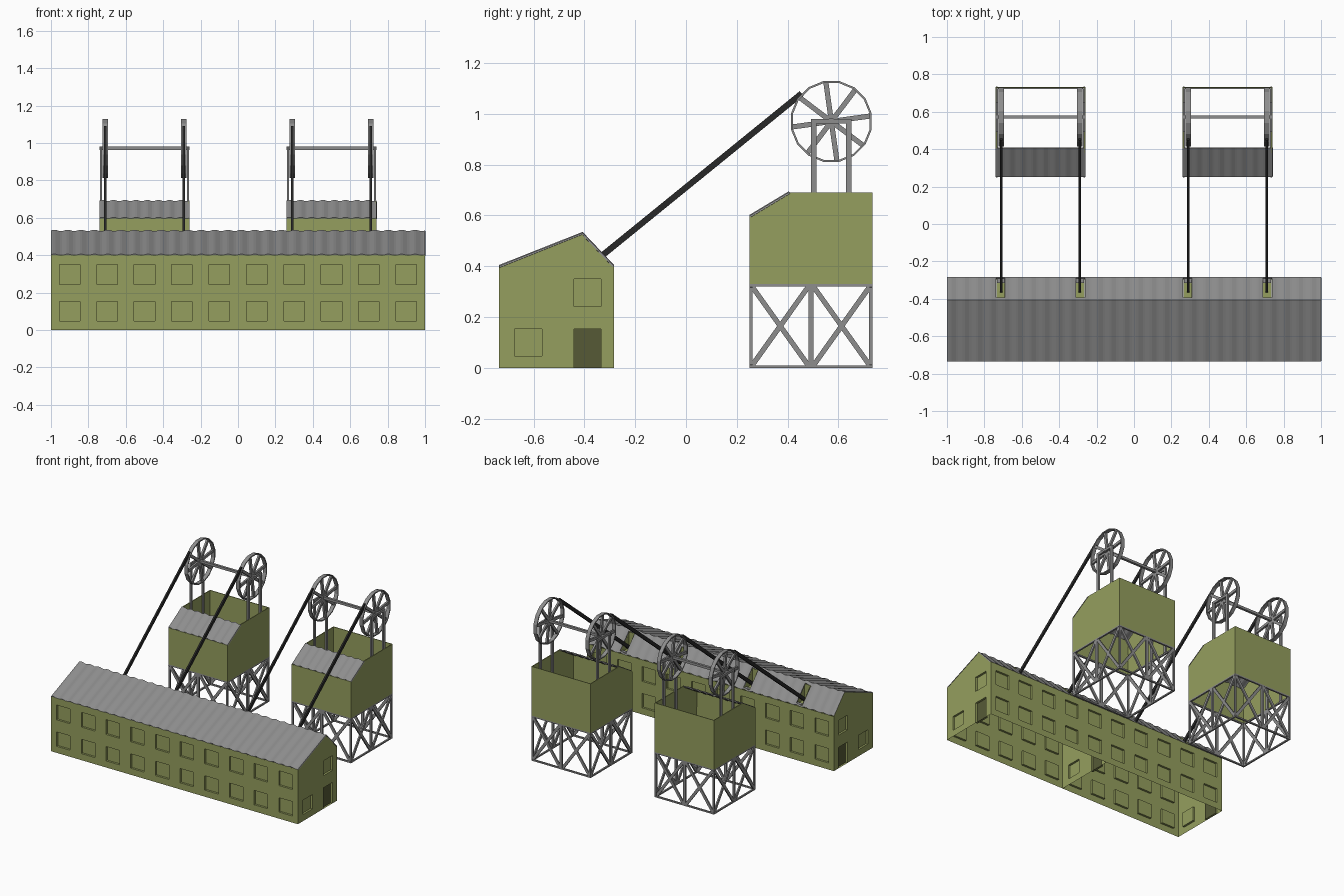
import bpy, bmesh, math
from mathutils import Vector as V

if "Cube" in bpy.data.objects:
    bpy.data.objects.remove(bpy.data.objects["Cube"])


def mat(name, rgb):
    m = bpy.data.materials.new(name)
    m.diffuse_color = (*rgb, 1)
    m.use_nodes = True
    m.node_tree.nodes["Principled BSDF"].inputs["Base Color"].default_value = m.diffuse_color
    return m


OLIVE = mat("olive_wall", (0.30, 0.345, 0.112))
DARK = mat("dark_olive_door", (0.093, 0.102, 0.037))
GREY = mat("grey_metal", (0.27, 0.27, 0.27))
ROPE = mat("black_rope", (0.022, 0.022, 0.022))


def finish(bm, name, mats, solid=0):
    me = bpy.data.meshes.new(name)
    bm.to_mesh(me)
    bm.free()
    ob = bpy.data.objects.new(name, me)
    bpy.context.collection.objects.link(ob)
    for m in mats:
        me.materials.append(m)
    if solid:
        s = ob.modifiers.new("thickness", "SOLIDIFY")
        s.thickness = solid
        s.offset = -1
    return ob


def face(bm, pts, mi=0):
    f = bm.faces.new([bm.verts.new(p) for p in pts])
    f.material_index = mi


def bar(bm, p, q, w, t, n):
    """Box from p to q: w wide in plane, t thick along normal n."""
    p, q, n = V(p), V(q), V(n)
    s = (q - p).normalized().cross(n) * w / 2
    n = n * t / 2
    a, b = [[bm.verts.new(c + i * s + j * n) for i, j in ((1, 1), (-1, 1), (-1, -1), (1, -1))]
            for c in (p, q)]
    bm.faces.new(a[::-1])
    bm.faces.new(b)
    for i in range(4):
        k = (i + 1) % 4
        bm.faces.new((a[i], a[k], b[k], b[i]))
    bmesh.ops.recalc_face_normals(bm, faces=bm.faces[:])


def panel(bm, place, us, zs, holes, depth=0.015):
    """Wall of cells; cells in holes {(i,j): material} are recessed with reveals."""
    for i in range(len(us) - 1):
        for j in range(len(zs) - 1):
            c = [(us[i], zs[j]), (us[i + 1], zs[j]), (us[i + 1], zs[j + 1]), (us[i], zs[j + 1])]
            if (i, j) not in holes:
                face(bm, [place(u, z, 0) for u, z in c])
                continue
            face(bm, [place(u, z, depth) for u, z in c], holes[i, j])
            for k, nb in enumerate(((i, j - 1), (i + 1, j), (i, j + 1), (i - 1, j))):
                if nb in holes:
                    continue
                a, b = c[k], c[(k + 1) % 4]
                face(bm, [place(*a, 0), place(*b, 0), place(*b, depth), place(*a, depth)])


def corrugated(name, x0, x1, waves, prof, skip=lambda x, y: False):
    """Wavy sheet following a (y, z) profile."""
    bm = bmesh.new()
    n = waves * 6
    rows = []
    for i in range(n + 1):
        x = x0 + (x1 - x0) * i / n
        dz = 0.002 + 0.004 * math.sin(2 * math.pi * i / 6)
        rows.append([bm.verts.new((x, y, z + dz)) for y, z in prof])
    for a, b in zip(rows, rows[1:]):
        for k in range(len(prof) - 1):
            mid = (a[k].co + b[k + 1].co) / 2
            if not skip(mid.x, mid.y):
                bm.faces.new((a[k], b[k], b[k + 1], a[k + 1]))
    return finish(bm, name, [GREY], 0.007)


# ---- long building: front, back, ends and dividing wall
YF, YB, YR = -0.735, -0.283, -0.407
EAVE, RIDGE = 0.40, 0.53
ROPES = [-0.71, -0.29, 0.29, 0.71]

us = [-1]
for i in range(10):
    c = -0.9 + 0.2 * i
    us += [c - 0.055, c + 0.055]
us.append(1)
zs = [0, 0.048, 0.153, 0.242, 0.35, EAVE]
wins = {(2 * i + 1, j): 0 for i in range(10) for j in (1, 3)}
bm = bmesh.new()
panel(bm, lambda u, z, d: (u, YF + d, z), us, zs, wins)
panel(bm, lambda u, z, d: (-u, YB - d, z), us, zs, wins)
finish(bm, "long_walls", [OLIVE])

ends = [YF, -0.675, -0.567, -0.44, -0.335, YB]
holes = {(1, 1): 0, (3, 3): 0, (3, 0): 1, (3, 1): 1}
for name, x, s in (("right_end_wall", 1, 1), ("left_end_wall", -1, -1), ("dividing_wall", 0, 1)):
    bm = bmesh.new()
    panel(bm, lambda u, z, d: (x - s * d, u, z), ends, zs, holes)
    face(bm, [(x, YF, EAVE), (x, YB, EAVE), (x, YR, RIDGE)])
    if s < 0:
        bmesh.ops.reverse_faces(bm, faces=bm.faces[:])
    finish(bm, name, [OLIVE, DARK])


# ---- building roof with rope slots
def back_z(y):
    return RIDGE + (y - YR) / (YB - YR) * (EAVE - RIDGE)


corrugated("building_roof", -1, 1, 28,
           [(YF, EAVE), (YR, RIDGE), (-0.392, back_z(-0.392)), (-0.29, back_z(-0.29)), (YB, EAVE)],
           lambda x, y: -0.392 < y < -0.29 and min(abs(x - r) for r in ROPES) < 0.024)
for r in ROPES:
    bm = bmesh.new()
    w, a, b, f = 0.025, -0.392, -0.29, 0.40
    face(bm, [(r - w, a, f), (r + w, a, f), (r + w, b, f), (r - w, b, f)])
    face(bm, [(r - w, a, f), (r - w, a, back_z(a)), (r + w, a, back_z(a)), (r + w, a, f)])
    for x in (r - w, r + w):
        face(bm, [(x, a, f), (x, b, f), (x, b, back_z(b)), (x, a, back_z(a))])
    finish(bm, "rope_slot", [OLIVE])
    bm = bmesh.new()
    bar(bm, (r - 0.022, -0.303, 0.406), (r + 0.022, -0.303, 0.406), 0.024, 0.01, (0, 0, 1))
    finish(bm, "slot_sill", [GREY])

# ---- two winding towers
H, TF, TB, TM = 0.24, 0.25, 0.733, 0.405     # half width, front, back, roof break
BASE, TOP, LOW = 0.33, 0.69, 0.597
WY, WZ, R = 0.572, 0.97, 0.162               # wheel centre and radius
for cx in (-0.5, 0.5):
    l, r = cx - H, cx + H
    # hopper walls, open top and bottom
    bm = bmesh.new()
    lo = [bm.verts.new((x, y, BASE)) for x, y in ((l, TF), (r, TF), (r, TM), (r, TB), (l, TB), (l, TM))]
    hi = [bm.verts.new((v.co.x, v.co.y, LOW if v.co.y == lo[0].co.y else TOP)) for v in lo]
    for i in range(6):
        k = (i + 1) % 6
        bm.faces.new((lo[i], lo[k], hi[k], hi[i]))
    finish(bm, "tower_walls", [OLIVE], 0.007)
    corrugated("tower_roof", l, r, 8, [(TF, LOW), (TM, TOP)])

    # braced base: two crossed bays on each side
    bm = bmesh.new()
    e = 0.006
    ym = (TF + TB) / 2
    for x, y in ((l + e, TF + e), (r - e, TF + e), (l + e, TB - e), (r - e, TB - e)):
        bar(bm, (x, y, 0), (x, y, BASE), 0.012, 0.012, (1, 0, 0))
    sides = [((l + e, TF), (l + e, TB), (1, 0, 0)), ((r - e, TF), (r - e, TB), (1, 0, 0)),
             ((l, TF + e), (r, TF + e), (0, 1, 0)), ((l, TB - e), (r, TB - e), (0, 1, 0))]
    for p, q, n in sides:
        m = ((p[0] + q[0]) / 2, (p[1] + q[1]) / 2)
        bar(bm, (*m, 0), (*m, BASE), 0.02, 0.012, n)
        for z in (0.005, BASE - 0.005):
            bar(bm, (*p, z), (*q, z), 0.01, 0.012, n)
        for a, b in ((p, m), (m, q)):
            a, b = V(a).lerp(V(b), 0.03), V(a).lerp(V(b), 0.97)
            bar(bm, (*a, 0.006), (*b, BASE - 0.006), 0.02, 0.01, n)
            bar(bm, (*a, BASE - 0.006), (*b, 0.006), 0.02, 0.01, n)
    finish(bm, "tower_base_truss", [GREY])

    # wheel supports and axle
    bm = bmesh.new()
    for x in (cx - 0.232, cx + 0.232):
        for y in (0.502, 0.641):
            bar(bm, (x, y, BASE), (x, y, 0.98), 0.022, 0.012, (1, 0, 0))
        bar(bm, (x, 0.491, 0.971), (x, 0.652, 0.971), 0.018, 0.012, (1, 0, 0))
    bar(bm, (l, WY, 0.972), (r, WY, 0.972), 0.018, 0.018, (0, 0, 1))
    finish(bm, "wheel_supports", [GREY])

    for wx in (cx - 0.21, cx + 0.21):
        # winding wheel: sixteen-sided rim and eight spokes
        bm = bmesh.new()
        rings = []
        for i in range(16):
            t = 2 * math.pi * (i + 0.5) / 16
            rings.append([bm.verts.new((wx + dx, WY + rr * math.cos(t), WZ + rr * math.sin(t)))
                          for dx, rr in ((-0.014, R), (0.014, R), (0.014, R - 0.008), (-0.014, R - 0.008))])
        for i in range(16):
            a, b = rings[i], rings[(i + 1) % 16]
            for k in range(4):
                bm.faces.new((a[k], a[(k + 1) % 4], b[(k + 1) % 4], b[k]))
        for i in range(8):
            t = math.radians(8 + 45 * i)
            bar(bm, (wx, WY, WZ), (wx, WY + 0.156 * math.cos(t), WZ + 0.156 * math.sin(t)),
                0.02, 0.014, (1, 0, 0))
        finish(bm, "winding_wheel", [GREY])
        # rope down to the building
        bm = bmesh.new()
        bar(bm, (wx, -0.36, 0.418), (wx, 0.455, 1.08), 0.024, 0.012, (1, 0, 0))
        finish(bm, "rope", [ROPE])
